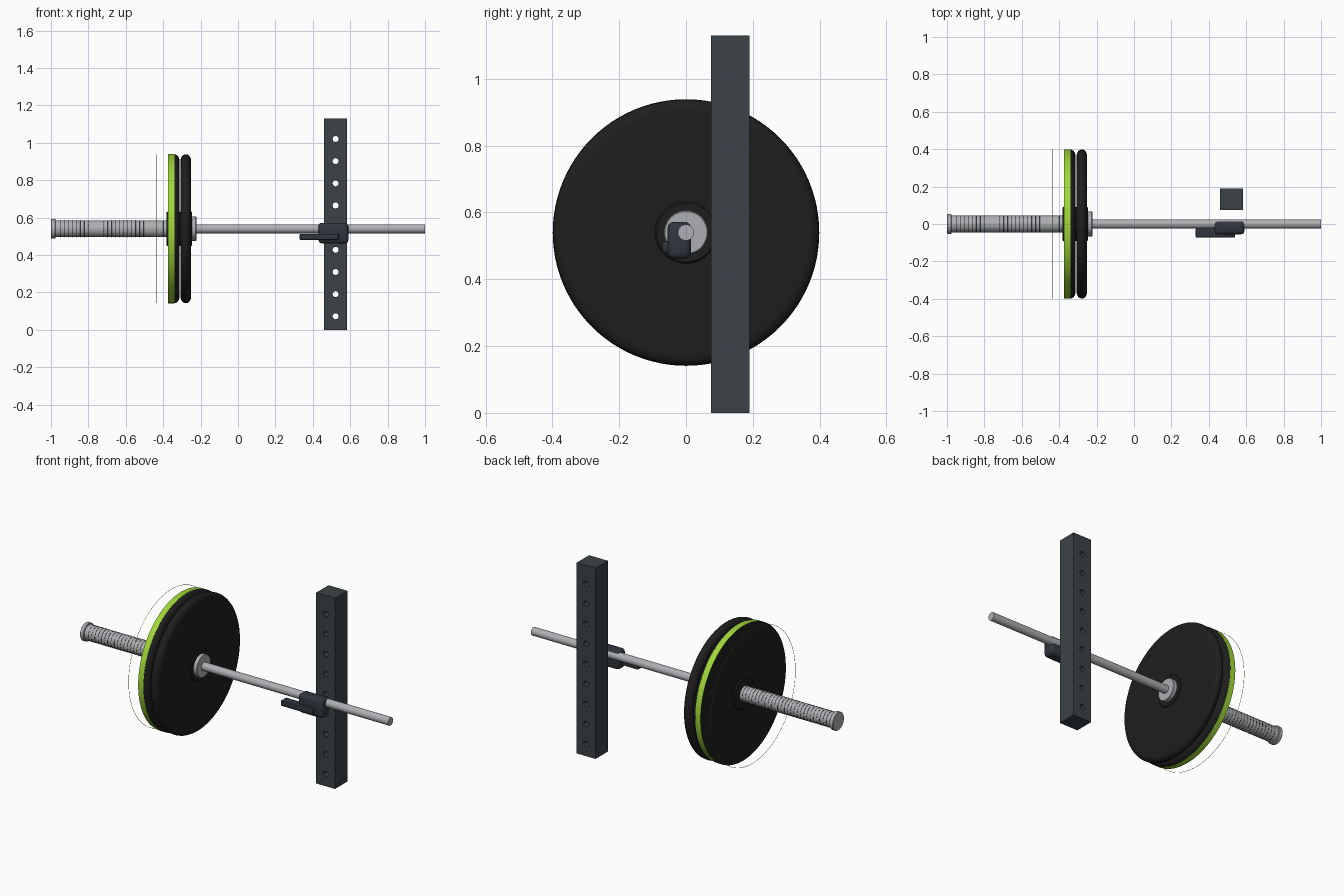
import bpy, bmesh, math
from mathutils import Matrix, Vector

cube = bpy.data.objects.get("Cube")
if cube:
    bpy.data.objects.remove(cube, do_unlink=True)

BAR_Z = 0.54


def material(name, rgb, rough=0.5):
    m = bpy.data.materials.new(name)
    m.use_nodes = True
    m.diffuse_color = (*rgb, 1)
    bsdf = m.node_tree.nodes["Principled BSDF"]
    bsdf.inputs["Base Color"].default_value = (*rgb, 1)
    bsdf.inputs["Roughness"].default_value = rough
    return m


STEEL = material("steel", (0.42, 0.43, 0.45))
RUBBER = material("black rubber", (0.013, 0.013, 0.013))
LIME = material("lime", (0.35, 0.68, 0.04))
PAINT = material("dark grey paint", (0.045, 0.055, 0.063))
HOOK = material("dark blue grey", (0.03, 0.037, 0.048))


def finish(bm, name, mats, smooth=True):
    bmesh.ops.recalc_face_normals(bm, faces=bm.faces)
    mesh = bpy.data.meshes.new(name)
    bm.to_mesh(mesh)
    bm.free()
    ob = bpy.data.objects.new(name, mesh)
    bpy.context.collection.objects.link(ob)
    for m in mats:
        mesh.materials.append(m)
    bpy.ops.object.select_all(action='DESELECT')
    ob.select_set(True)
    bpy.context.view_layer.objects.active = ob
    if smooth:
        bpy.ops.object.shade_smooth_by_angle(angle=math.radians(35))
    return ob


def add_lathe(bm, profile, segs, closed=False):
    """Spin (x, radius) points round the bar axis."""
    rings = []
    for x, r in profile:
        rings.append([bm.verts.new((x, r * math.cos(a), BAR_Z + r * math.sin(a)))
                      for a in (2 * math.pi * i / segs for i in range(segs))])
    pairs = list(zip(rings, rings[1:]))
    if closed:
        pairs.append((rings[-1], rings[0]))
    else:
        bm.faces.new(rings[0])
        bm.faces.new(rings[-1])
    for a, b in pairs:
        for i in range(segs):
            j = (i + 1) % segs
            bm.faces.new((a[i], a[j], b[j], b[i]))


def lathe(name, profile, mats, segs=48, rule=None):
    bm = bmesh.new()
    add_lathe(bm, profile, segs)
    for f in bm.faces:
        f.material_index = int(rule(f.calc_center_median())) if rule else 0
    return finish(bm, name, mats)


def rings(name, xs, radius, thick, mat, segs):
    """Thin hoops round the bar axis."""
    bm = bmesh.new()
    for x in xs:
        hoop = [(x + thick * math.cos(a), radius + thick * math.sin(a))
                for a in (math.tau * k / 6 for k in range(6))]
        add_lathe(bm, hoop, segs, closed=True)
    return finish(bm, name, [mat])


def box(name, lo, hi, mat, bevel=0.0, segs=3):
    lo, hi = Vector(lo), Vector(hi)
    bm = bmesh.new()
    bmesh.ops.create_cube(bm, size=1, matrix=Matrix.Translation((lo + hi) / 2)
                          @ Matrix.Diagonal((*(hi - lo), 1)))
    if bevel:
        bmesh.ops.bevel(bm, geom=bm.edges[:], offset=bevel, segments=segs,
                        profile=0.5, affect='EDGES')
    return finish(bm, name, [mat], smooth=bevel > 0)


# Bar: shaft, inner flange, sleeve and end cap
lathe("bar_shaft", [(-0.24, 0.024), (1.0, 0.024)], [STEEL], 32)
lathe("bar_flange", [(-0.25, 0.063), (-0.247, 0.066), (-0.226, 0.066), (-0.223, 0.063)], [STEEL])
lathe("bar_sleeve", [(-0.98, 0.045), (-0.24, 0.045)], [STEEL])
lathe("sleeve_end_cap", [(-1.0, 0.05), (-0.997, 0.053), (-0.978, 0.053), (-0.975, 0.05)], [STEEL])

# Fine dark grooves along the sleeve
rings("sleeve_grooves", [-0.95 + 0.0212 * i for i in range(27)], 0.045, 0.001, RUBBER, 32)


# Weight plates, the outer one with a lime rim
def shoulder(x, side, radius, depth, steps=6):
    """Rounded rim corner, from the face towards the widest point."""
    return [(x - side * depth * (1 - math.cos(t)), radius - 0.035 * (1 - math.sin(t)))
            for t in (math.pi / 2 * k / steps for k in range(steps + 1))]


outer = [(-0.383, 0.02), (-0.383, 0.088), (-0.375, 0.093), (-0.375, 0.399), (-0.34, 0.399)]
outer += shoulder(-0.313, 1, 0.398, 0.026)[::-1] + [(-0.313, 0.02)]
lathe("outer_plate", outer, [RUBBER, LIME], 96,
      lambda c: -0.37 < c.x < -0.345 and math.hypot(c.y, c.z - BAR_Z) > 0.39)

inner = [(-0.313, 0.02), (-0.313, 0.09), (-0.307, 0.093)]
inner += shoulder(-0.307, -1, 0.398, 0.026) + shoulder(-0.251, 1, 0.398, 0.026)[::-1]
inner += [(-0.251, 0.093), (-0.246, 0.088), (-0.246, 0.02)]
lathe("inner_plate", inner, [RUBBER], 96)

# Thin hoop floating beside the plates
rings("lime_hoop", [-0.438], 0.398, 0.001, LIME, 96)

# Upright post with a row of through holes
post = box("rack_post", (0.46, 0.075, 0), (0.583, 0.19, 1.13), PAINT)
bm = bmesh.new()
for i in range(9):
    place = Matrix.Translation((0.522, 0.13, 0.072 + 0.1185 * i)) @ Matrix.Rotation(math.pi / 2, 4, 'X')
    bmesh.ops.create_cone(bm, cap_ends=True, segments=20, radius1=0.016,
                          radius2=0.016, depth=0.3, matrix=place)
cutter = finish(bm, "hole_cutter", [PAINT], smooth=False)
cutter.hide_render = True
mod = post.modifiers.new("holes", 'BOOLEAN')
mod.operation = 'DIFFERENCE'
mod.solver = 'EXACT'
mod.object = cutter
bpy.context.view_layer.objects.active = post
bpy.ops.object.modifier_apply(modifier=mod.name)
bpy.data.objects.remove(cutter, do_unlink=True)

# Bar holder and its arm
box("hook_block", (0.43, -0.055, 0.462), (0.59, 0.015, 0.572), HOOK, 0.018)
box("hook_arm", (0.33, -0.072, 0.48), (0.54, -0.022, 0.513), HOOK, 0.005, 2)
